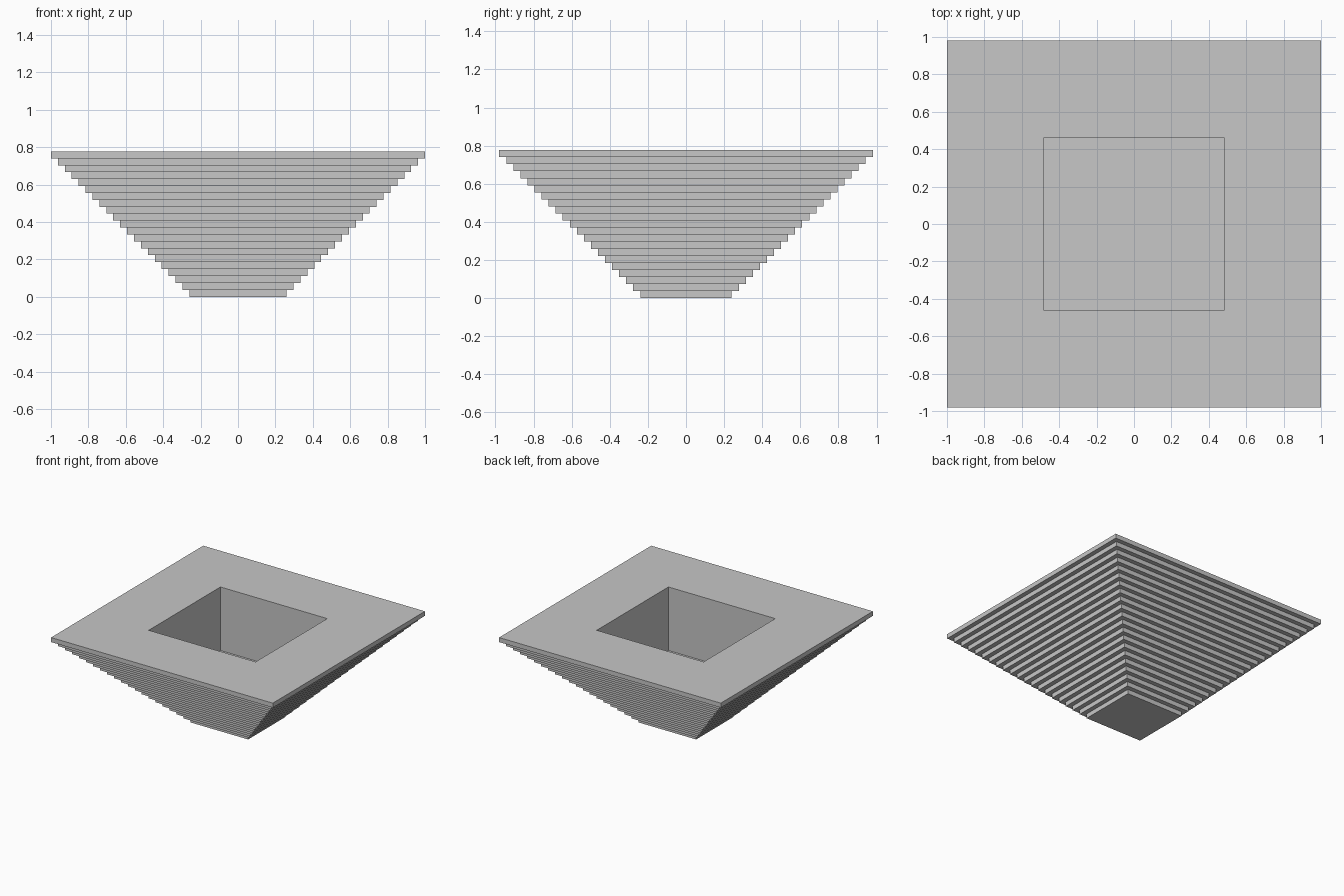
import bpy
import bmesh

cube = bpy.data.objects.get("Cube")
if cube:
    bpy.data.objects.remove(cube, do_unlink=True)

LAYERS = 21            # equal steps from base to rim
STEP = 0.037           # rise and overhang of every step
BASE_X, BASE_Y = 0.26, 0.24
FLOOR_LAYER = 7        # the pit floor is the top of this layer

grey = bpy.data.materials.new("plain grey")
grey.use_nodes = True
color = (0.57, 0.57, 0.57, 1)
grey.diffuse_color = color
grey.node_tree.nodes["Principled BSDF"].inputs["Base Color"].default_value = color

bm = bmesh.new()


def loop(grow, z):
    """Rectangle of vertices, the base widened by grow on every side."""
    x, y = BASE_X + grow, BASE_Y + grow
    return [bm.verts.new((sx * x, sy * y, z))
            for sx, sy in ((-1, -1), (1, -1), (1, 1), (-1, 1))]


# Stepped outside, rim and pit as one chain of rectangles
loops = []
for i in range(LAYERS):
    loops.append(loop(i * STEP, i * STEP))
    loops.append(loop(i * STEP, (i + 1) * STEP))
pit = (FLOOR_LAYER - 1) * STEP
loops.append(loop(pit, LAYERS * STEP))
loops.append(loop(pit, FLOOR_LAYER * STEP))

for a, b in zip(loops, loops[1:]):
    for k in range(4):
        n = (k + 1) % 4
        bm.faces.new((a[k], a[n], b[n], b[k]))

# Underside and pit floor
bm.faces.new(loops[0][::-1])
bm.faces.new(loops[-1])

mesh = bpy.data.meshes.new("stepped_basin")
bm.to_mesh(mesh)
bm.free()
mesh.materials.append(grey)
basin = bpy.data.objects.new("stepped_basin", mesh)
bpy.context.collection.objects.link(basin)
